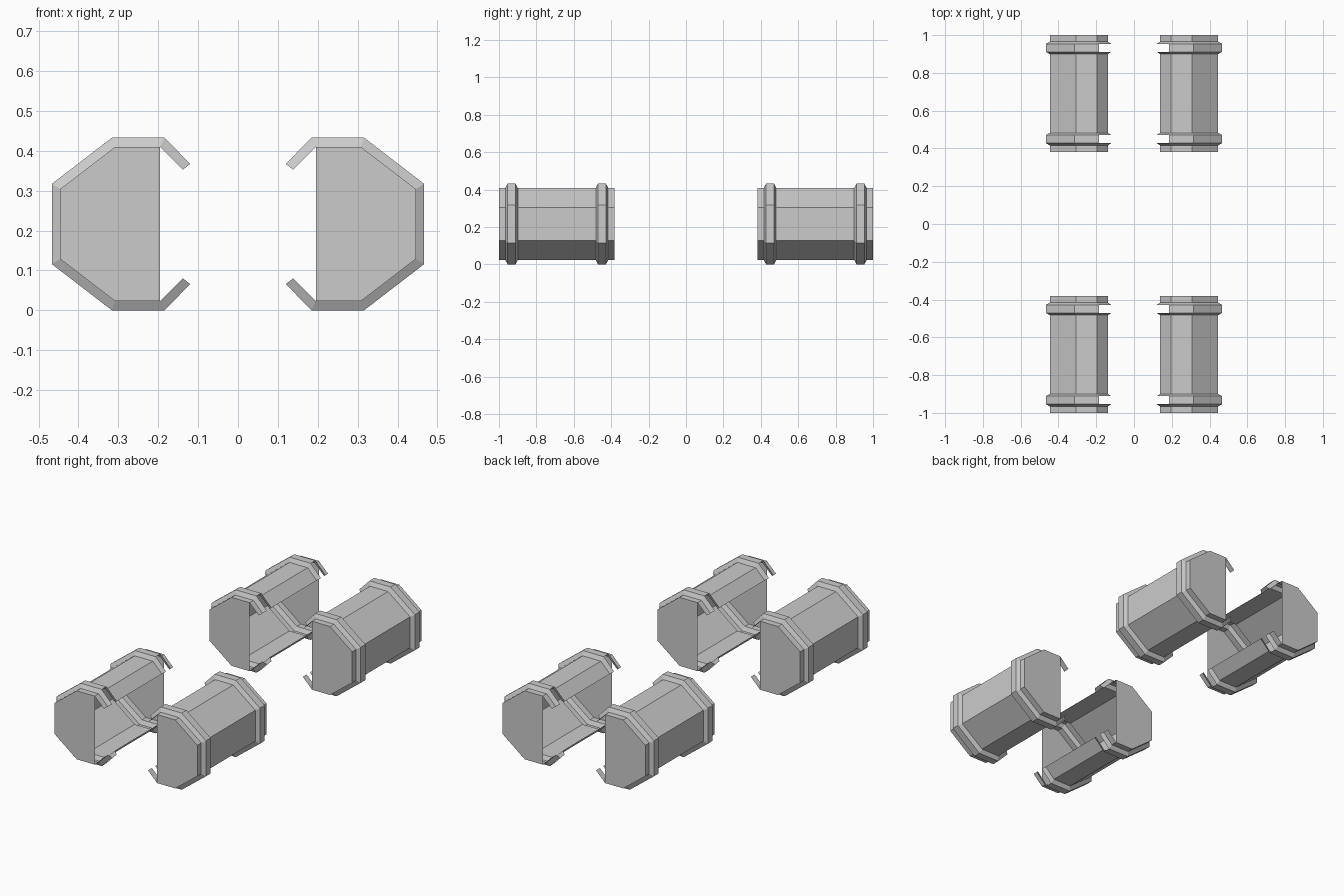
import bpy

if "Cube" in bpy.data.objects:
    bpy.data.objects.remove(bpy.data.objects["Cube"])

# Half cross-sections (x, z), from upper lip round to lower lip; mirrored about mid height
MID = 0.2165
inner_top = [(0.138, 0.353), (0.195, 0.41), (0.308, 0.41), (0.446, 0.304)]
outer_top = [(0.120, 0.367), (0.184, 0.433), (0.316, 0.433), (0.467, 0.317)]


def full(half):
    return half + [(x, 2 * MID - z) for x, z in reversed(half)]


INNER, OUTER = full(inner_top), full(outer_top)
HALF_LEN, BAND_OFF = 0.309, 0.2415     # pod half length, band distance from pod centre
BASE, FLAT = 0.033, 0.021              # half widths of a band at its base and crest


def make_object(name, verts, faces, side):
    if side < 0:
        faces = [tuple(reversed(f)) for f in faces]
    me = bpy.data.meshes.new(name)
    me.from_pydata([(side * x, y, z) for x, y, z in verts], [], faces)
    me.update()
    ob = bpy.data.objects.new(name, me)
    bpy.context.collection.objects.link(ob)
    return ob


def make_pod(label, side, yc):
    # Shell: one lofted sheet that steps outward at the two raised bands
    sections = [(-HALF_LEN, INNER)]
    for c in (-BAND_OFF, BAND_OFF):
        sections += [(c - BASE, INNER), (c - FLAT, OUTER), (c + FLAT, OUTER), (c + BASE, INNER)]
    sections.append((HALF_LEN, INNER))
    n = len(INNER)
    verts = [(x, yc + y, z) for y, prof in sections for x, z in prof]
    faces = []
    for i in range(len(sections) - 1):
        crest = sections[i][1] is OUTER and sections[i + 1][1] is OUTER
        for j in range(n - 1):
            if crest and j in (0, n - 2):      # band crests are open along the lips
                continue
            a, b = i * n + j, (i + 1) * n + j
            faces.append((a, a + 1, b + 1, b))
    make_object("shell_" + label, verts, faces, side)

    # End caps: flat plates without the lips
    cap = INNER[1:-1]
    m = len(cap)
    verts = [(x, yc + y, z) for y in (-HALF_LEN, HALF_LEN) for x, z in cap]
    faces = [tuple(reversed(range(m))), tuple(range(m, 2 * m))]
    make_object("end_caps_" + label, verts, faces, side)


# Four pods
for side, sname in ((-1, "left"), (1, "right")):
    for yc, yname in ((-0.691, "front"), (0.691, "back")):
        make_pod(yname + "_" + sname, side, yc)
